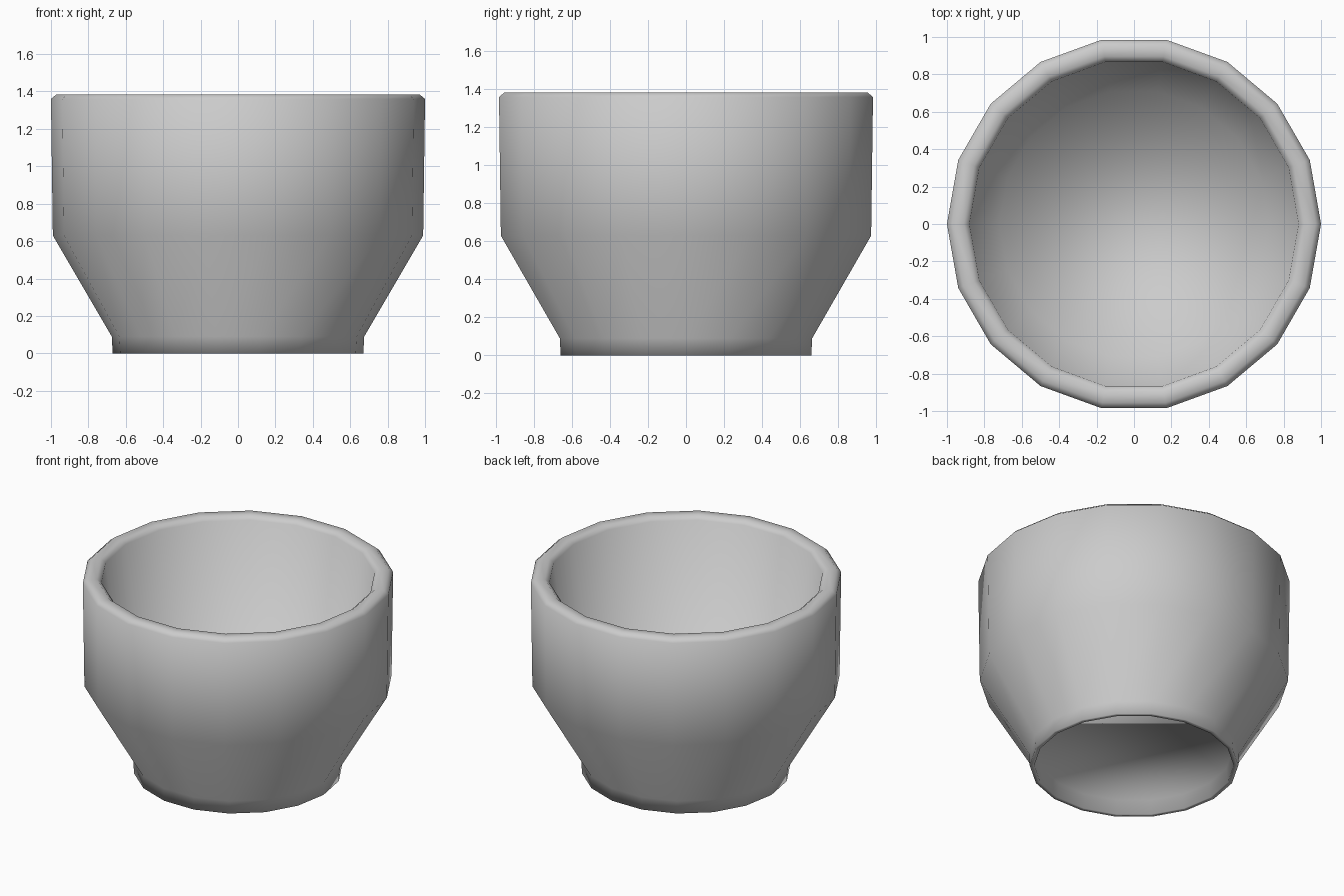
import bpy, bmesh, math

if "Cube" in bpy.data.objects:
    bpy.data.objects.remove(bpy.data.objects["Cube"])

SIDES = 18


def lathe(name, profile):
    """Spin a (radius, z) profile around z and cap both ends."""
    bm = bmesh.new()
    rings = []
    for r, z in profile:
        rings.append([bm.verts.new((r * math.cos(a), r * math.sin(a), z))
                      for a in (2 * math.pi * i / SIDES for i in range(SIDES))])
    for lo, hi in zip(rings, rings[1:]):
        for i in range(SIDES):
            j = (i + 1) % SIDES
            bm.faces.new((lo[i], lo[j], hi[j], hi[i]))
    bm.faces.new(rings[0][::-1])
    bm.faces.new(rings[-1])
    bm.normal_update()
    for f in bm.faces:
        f.smooth = True
    mesh = bpy.data.meshes.new(name)
    bm.to_mesh(mesh)
    bm.free()
    obj = bpy.data.objects.new(name, mesh)
    bpy.context.collection.objects.link(obj)
    return obj


# Cup: recessed foot, flared lower wall, upright wall, rounded rim, hollow inside
lathe("cup_body", [
    (0.63, 0.1), (0.64, 0.0),
    (0.67, 0.0), (0.675, 0.09), (0.99, 0.63), (1.0, 1.36), (0.97, 1.385),
    (0.91, 1.385), (0.88, 1.36), (0.72, 0.25),
])
